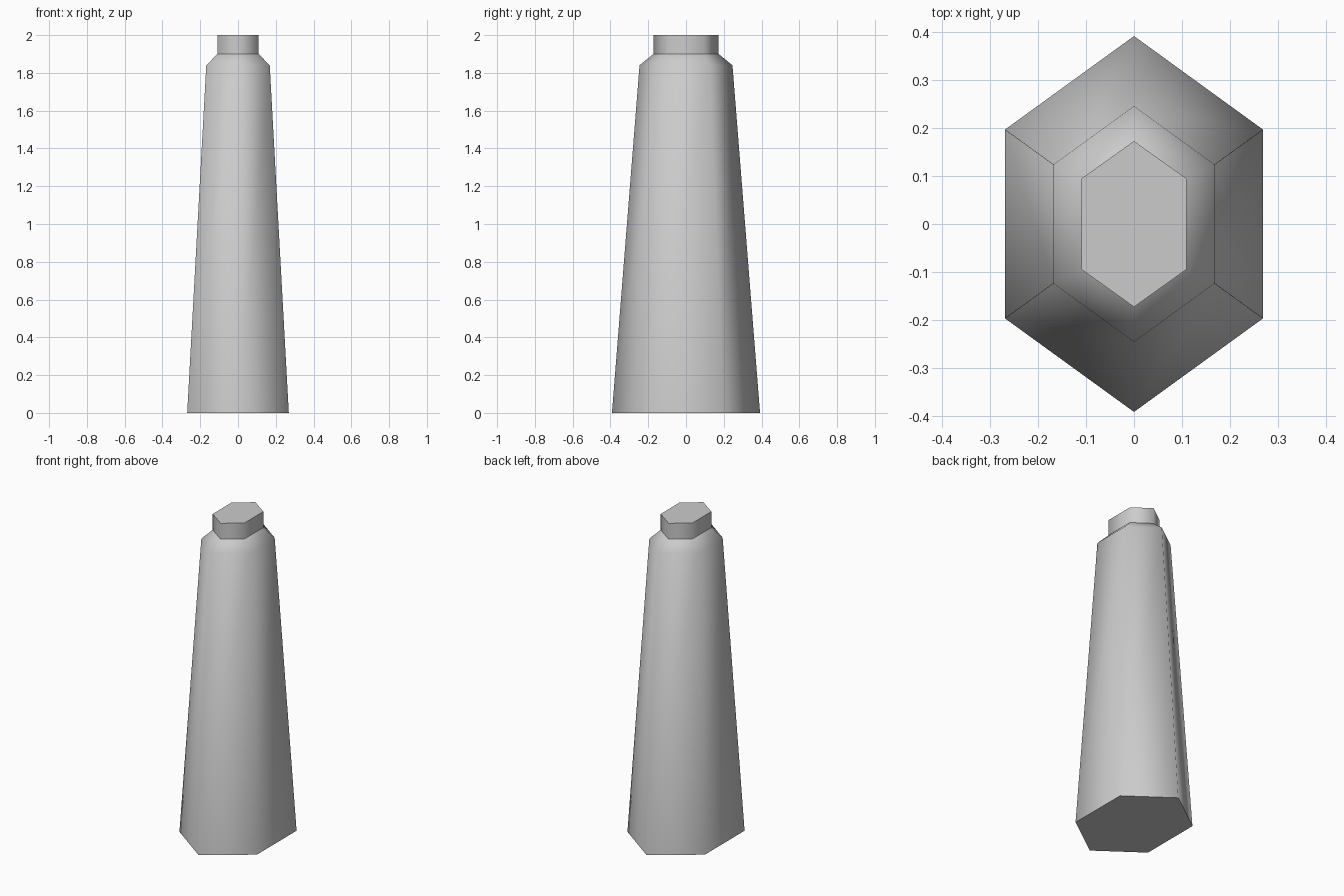
import bpy
import bmesh

cube = bpy.data.objects.get("Cube")
if cube:
    bpy.data.objects.remove(cube, do_unlink=True)

grey = bpy.data.materials.new("plain_grey")
grey.use_nodes = True
colour = (0.6, 0.6, 0.6, 1)
grey.diffuse_color = colour
grey.node_tree.nodes["Principled BSDF"].inputs["Base Color"].default_value = colour


def hex_ring(bm, half_x, half_y, corner_y, z):
    """Six-sided ring pointing along y."""
    outline = [(half_x, -corner_y), (half_x, corner_y), (0, half_y),
               (-half_x, corner_y), (-half_x, -corner_y), (0, -half_y)]
    return [bm.verts.new((x, y, z)) for x, y in outline]


def hex_loft(name, sections, cap_bottom=False, cap_top=False):
    """Loft hexagonal sections; sides are smooth, caps flat with sharp rims."""
    bm = bmesh.new()
    rings = [hex_ring(bm, *s) for s in sections]
    for low, high in zip(rings, rings[1:]):
        for i in range(6):
            j = (i + 1) % 6
            bm.faces.new((low[i], low[j], high[j], high[i])).smooth = True
    caps = []
    if cap_bottom:
        caps.append(bm.faces.new(rings[0][::-1]))
    if cap_top:
        caps.append(bm.faces.new(rings[-1]))
    for cap in caps:
        for edge in cap.edges:
            edge.smooth = False
    mesh = bpy.data.meshes.new(name)
    bm.to_mesh(mesh)
    bm.free()
    mesh.materials.append(grey)
    obj = bpy.data.objects.new(name, mesh)
    bpy.context.collection.objects.link(obj)
    return obj


# Tapered body with sloped shoulder
neck_size = (0.109, 0.173, 0.095)
hex_loft("tapered_body", [(0.269, 0.392, 0.197, 0),
                          (0.168, 0.246, 0.124, 1.84),
                          (*neck_size, 1.9)], cap_bottom=True)

# Straight neck with flat top
hex_loft("neck", [(*neck_size, 1.9), (*neck_size, 2)], cap_top=True)
